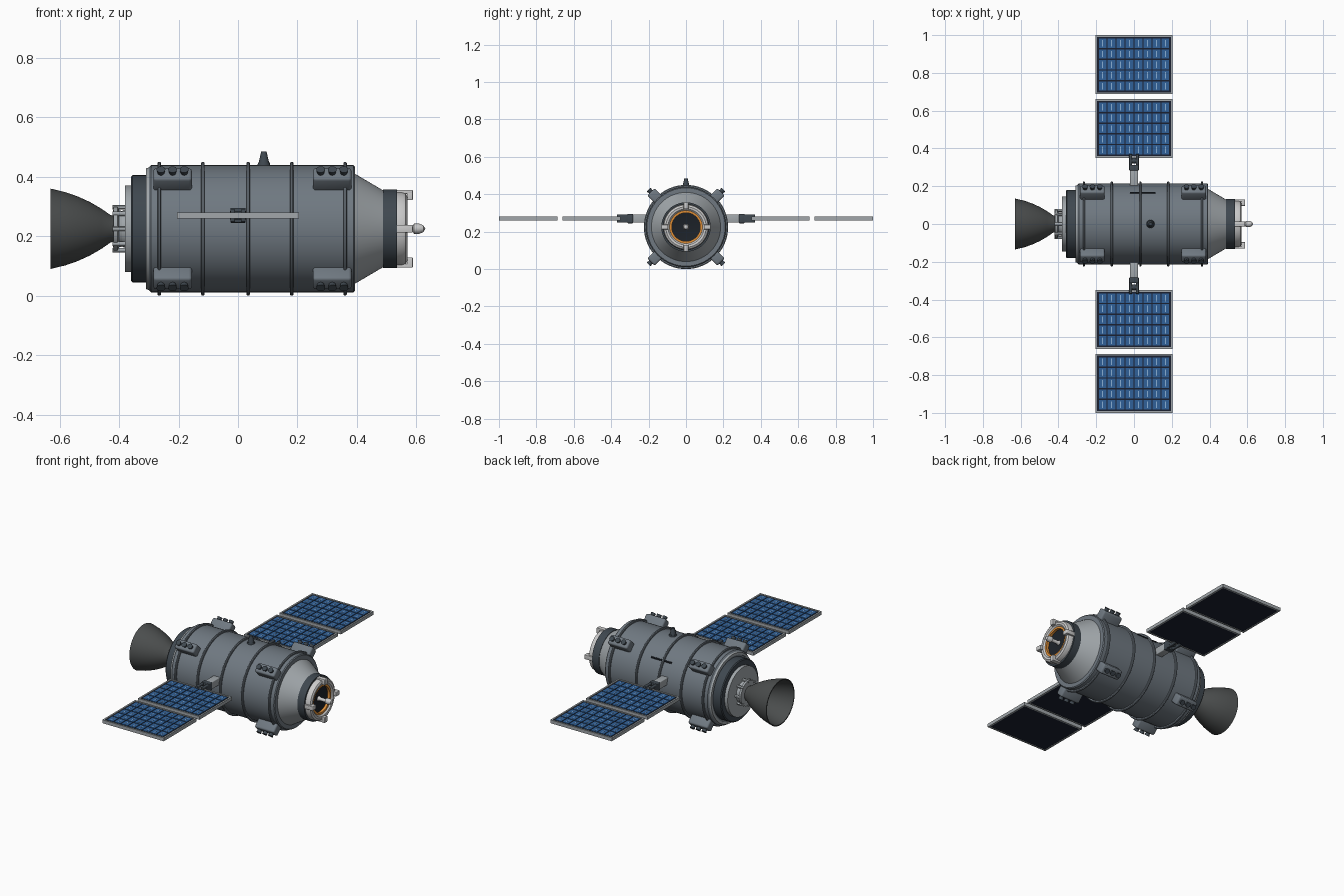
import bpy, bmesh, math
from mathutils import Matrix, Vector

if "Cube" in bpy.data.objects:
    bpy.data.objects.remove(bpy.data.objects["Cube"])

AXIS = 0.225  # height of the hull centre line


def mat(name, r, g, b):
    m = bpy.data.materials.new(name)
    m.diffuse_color = (r, g, b, 1)
    m.use_nodes = True
    m.node_tree.nodes["Principled BSDF"].inputs["Base Color"].default_value = m.diffuse_color
    return m


HULL = mat("slate", 0.16, 0.19, 0.22)
DARK = mat("dark_slate", 0.05, 0.065, 0.08)
LIGHT = mat("light_grey", 0.36, 0.39, 0.41)
WHITE = mat("white", 0.68, 0.69, 0.70)
BELL = mat("nozzle_grey", 0.07, 0.075, 0.075)
ORANGE = mat("orange", 0.75, 0.28, 0.04)
BLACK = mat("black", 0.012, 0.016, 0.022)
NAVY = mat("navy", 0.01, 0.014, 0.03)
BLUE = mat("cell_blue", 0.03, 0.12, 0.32)
PALE = mat("busbar_blue", 0.25, 0.42, 0.65)


def finish(name, bm, material, smooth=True):
    bmesh.ops.remove_doubles(bm, verts=bm.verts, dist=1e-5)
    bmesh.ops.recalc_face_normals(bm, faces=bm.faces)
    me = bpy.data.meshes.new(name)
    bm.to_mesh(me)
    bm.free()
    ob = bpy.data.objects.new(name, me)
    bpy.context.collection.objects.link(ob)
    me.materials.append(material)
    if smooth:
        bpy.ops.object.select_all(action='DESELECT')
        ob.select_set(True)
        bpy.context.view_layer.objects.active = ob
        bpy.ops.object.shade_smooth_by_angle(angle=math.radians(30))
    return ob


def lathe(name, profile, material, closed=False, n=64):
    """Revolve (x, radius) points around the hull axis."""
    bm = bmesh.new()
    rings = [[bm.verts.new((x, r * math.cos(2 * math.pi * i / n),
                            AXIS + r * math.sin(2 * math.pi * i / n)))
              for i in range(n)] for x, r in profile]
    pairs = list(zip(rings, rings[1:])) + ([(rings[-1], rings[0])] if closed else [])
    for a, b in pairs:
        for i in range(n):
            j = (i + 1) % n
            bm.faces.new((a[i], a[j], b[j], b[i]))
    return finish(name, bm, material)


def add_box(bm, centre, size, m=Matrix(), bevel=0):
    t = m @ Matrix.Translation(centre) @ Matrix.Diagonal((*size, 1))
    vs = bmesh.ops.create_cube(bm, size=1, matrix=t)['verts']
    if bevel:
        es = list({e for v in vs for e in v.link_edges})
        bmesh.ops.bevel(bm, geom=es, offset=bevel, segments=3, profile=0.5, affect='EDGES')


def add_cone(bm, p0, p1, r0, r1, m=Matrix(), n=16):
    p0, p1 = Vector(p0), Vector(p1)
    d = p1 - p0
    t = m @ Matrix.Translation((p0 + p1) / 2) @ d.to_track_quat('Z', 'Y').to_matrix().to_4x4()
    bmesh.ops.create_cone(bm, cap_ends=True, segments=n, radius1=r0, radius2=r1,
                          depth=d.length, matrix=t)


def around(angle):
    """Frame on the hull axis whose local z points outward."""
    return Matrix.Translation((0, 0, AXIS)) @ Matrix.Rotation(math.radians(angle), 4, 'X')


# Pressure hull and its bands
lathe("hull", [(-0.306, 0), (-0.306, 0.2), (-0.292, 0.214), (0.388, 0.214),
               (0.393, 0.209), (0.393, 0)], HULL)
for i, x in enumerate((-0.265, -0.118, 0.034, 0.181, 0.36)):
    lathe(f"hull_band_{i}", [(x - 0.006, 0.21), (x - 0.006, 0.221), (x - 0.003, 0.225),
                             (x + 0.003, 0.225), (x + 0.006, 0.221), (x + 0.006, 0.21)], HULL)

# Forward cone, collar and docking ring
lathe("front_cone", [(0.385, 0.19), (0.393, 0.185), (0.49, 0.128), (0.49, 0)], LIGHT)
lathe("front_collar", [(0.488, 0), (0.488, 0.132), (0.534, 0.132), (0.534, 0)], DARK)
lathe("docking_ring", [(0.53, 0.122), (0.553, 0.122), (0.564, 0.118), (0.57, 0.108),
                       (0.568, 0.096), (0.56, 0.088), (0.53, 0.086)], WHITE, True)
lathe("docking_seal", [(0.53, 0.088), (0.56, 0.088), (0.56, 0.076), (0.53, 0.076)], ORANGE, True)
lathe("docking_hatch", [(0.53, 0.08), (0.545, 0.078), (0.538, 0.04), (0.538, 0)], BLACK)
lathe("docking_probe", [(0.535, 0), (0.535, 0.016), (0.55, 0.01), (0.588, 0.01), (0.592, 0.017),
                        (0.61, 0.017), (0.624, 0.011), (0.63, 0)], WHITE, n=24)
bm = bmesh.new()
for a in range(0, 360, 90):
    add_box(bm, (0.56, 0, 0.124), (0.055, 0.026, 0.014), around(a), 0.003)
    add_box(bm, (0.578, 0, 0.113), (0.02, 0.026, 0.034), around(a), 0.003)
finish("docking_guides", bm, WHITE)

# Aft collar, plate, engine mount and bell
lathe("aft_rim", [(-0.3, 0.19), (-0.309, 0.19), (-0.309, 0.203), (-0.295, 0.208)], LIGHT)
lathe("aft_collar", [(-0.3, 0.18), (-0.355, 0.18), (-0.36, 0.175), (-0.36, 0)], DARK)
lathe("aft_plate", [(-0.355, 0.146), (-0.38, 0.146), (-0.38, 0)], LIGHT)
lathe("engine_mount", [(-0.375, 0.066), (-0.39, 0.06), (-0.4, 0.062), (-0.405, 0.074),
                       (-0.418, 0.074), (-0.42, 0.06), (-0.42, 0)], LIGHT)
bm = bmesh.new()
for a in range(0, 360, 45):
    add_cone(bm, (-0.376, 0, 0.072), (-0.422, 0, 0.072), 0.008, 0.008, around(a), 12)
finish("engine_mount_bolts", bm, LIGHT)
outer = [(-0.412, 0.04), (-0.43, 0.047), (-0.46, 0.068), (-0.5, 0.091),
         (-0.54, 0.109), (-0.58, 0.123), (-0.63, 0.135)]
inner = [(x, r - 0.006) for x, r in reversed(outer)]
lathe("engine_bell", outer + inner + [(-0.412, 0)], BELL)

# Thruster pods: four around the hull at each end
pods, jets = bmesh.new(), bmesh.new()
for a in (45, 135, 225, 315):
    for x in (-0.22, 0.317):
        add_box(pods, (x, 0, 0.232), (0.13, 0.056, 0.066), around(a), 0.01)
        for k in (-1, 0, 1):
            p = x + k * 0.039
            add_cone(jets, (p, 0, 0.26), (p, 0, 0.282), 0.01, 0.015, around(a))
finish("thruster_pods", pods, HULL)
finish("thruster_jets", jets, DARK)

# Dorsal antenna and side conduit
bm = bmesh.new()
add_cone(bm, (0.087, 0, 0.435), (0.087, 0, 0.447), 0.022, 0.02, n=24)
add_cone(bm, (0.087, 0, 0.445), (0.087, 0, 0.485), 0.018, 0.009, n=24)
finish("antenna", bm, DARK)
bm = bmesh.new()
add_cone(bm, (-0.02, 0, 0.214), (0.115, 0, 0.214), 0.005, 0.005, around(-50), 10)
finish("hull_conduit", bm, BLACK)

# Solar wings
PZ, HX = 0.27, 0.205
for side, s in (("left", 1), ("right", -1)):
    arm, joint = bmesh.new(), bmesh.new()
    add_box(arm, (0, s * 0.245, PZ), (0.044, 0.11, 0.044), bevel=0.004)
    add_box(joint, (0, s * 0.298, PZ), (0.052, 0.03, 0.05), bevel=0.004)
    for k in (-1, 1):
        add_box(joint, (k * 0.018, s * 0.335, PZ), (0.016, 0.07, 0.044), bevel=0.004)
    add_cone(joint, (-0.027, s * 0.335, PZ), (0.027, s * 0.335, PZ), 0.014, 0.014)
    finish(f"{side}_wing_arm", arm, LIGHT)
    finish(f"{side}_wing_joint", joint, DARK)
    for part, y0, y1 in (("inner", 0.35, 0.661), ("outer", 0.687, 1.0)):
        yc, h = s * (y0 + y1) / 2, y1 - y0
        back, frame, cells, bars = (bmesh.new() for _ in range(4))
        add_box(back, (0, yc, PZ - 0.001), (2 * HX - 0.008, h - 0.008, 0.014))
        for k in (-1, 1):
            add_box(frame, (k * (HX - 0.005), yc, PZ), (0.01, h, 0.02))
            add_box(frame, (0, yc + k * (h / 2 - 0.005), PZ), (2 * HX - 0.02, 0.01, 0.02))
        w, d = (2 * HX - 0.03) / 8, (h - 0.03) / 5
        for i in range(8):
            for j in range(5):
                x, y = (i - 3.5) * w, yc + (j - 2) * d
                add_box(cells, (x, y, PZ + 0.007), (w - 0.007, d - 0.007, 0.004))
                add_box(bars, (x, y, PZ + 0.0093), (0.004, d * 0.6, 0.001))
        for nm, b, m in (("backing", back, NAVY), ("frame", frame, LIGHT),
                         ("cells", cells, BLUE), ("busbars", bars, PALE)):
            finish(f"{side}_{part}_panel_{nm}", b, m, False)
